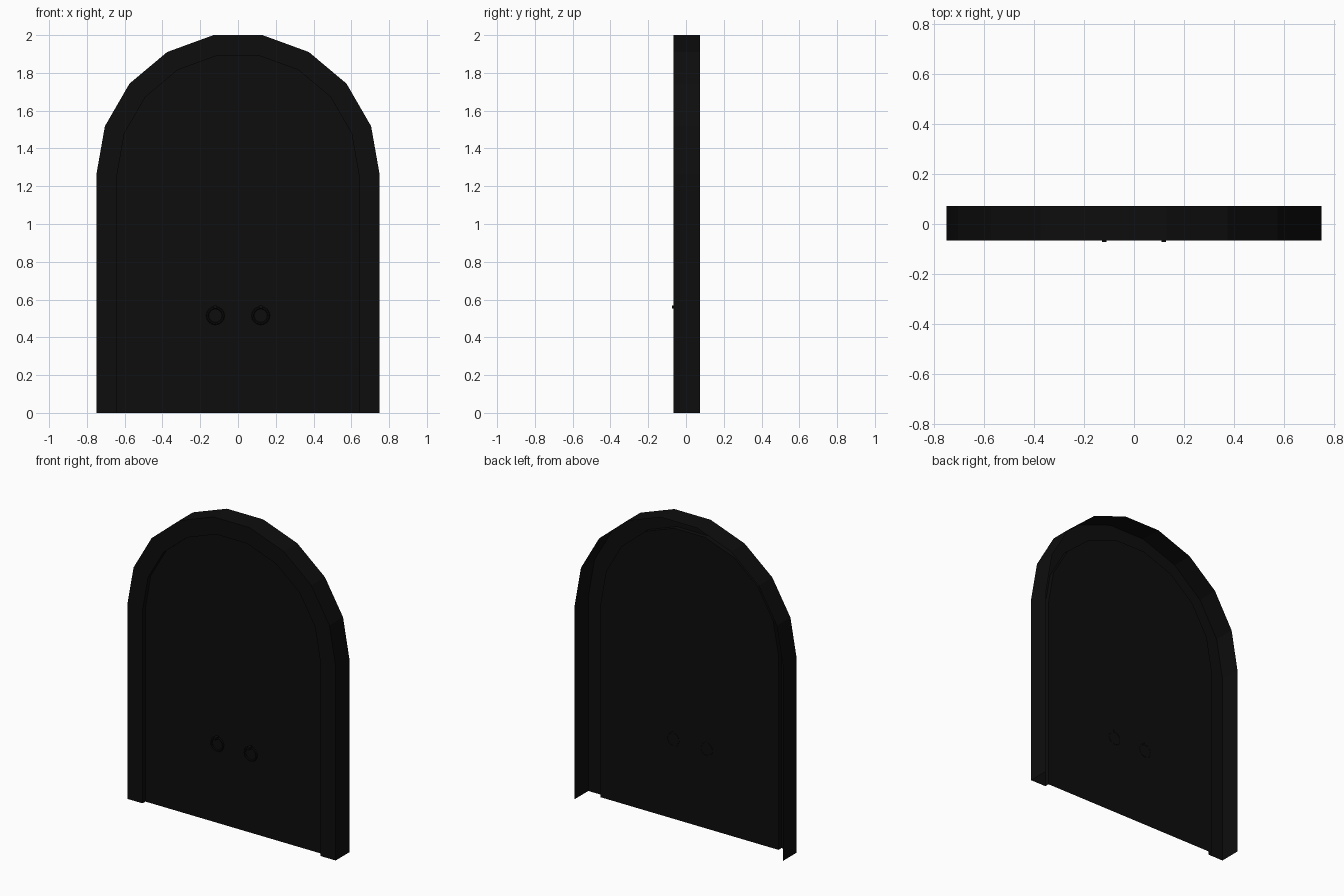
import bpy, bmesh, math
from mathutils import Matrix

cube = bpy.data.objects.get("Cube")
if cube:
    bpy.data.objects.remove(cube, do_unlink=True)

FRONT, BACK, PANEL = -0.067, 0.073, -0.037   # depths of the layers
OUTER, INNER, SPRING = 0.75, 0.64, 1.261     # arch radii and spring height

black = bpy.data.materials.new("soft_black")
black.use_nodes = True
color = (0.004, 0.004, 0.004, 1)
black.diffuse_color = color
black.node_tree.nodes["Principled BSDF"].inputs["Base Color"].default_value = color


def finish(name, bm):
    mesh = bpy.data.meshes.new(name)
    bm.to_mesh(mesh)
    bm.free()
    mesh.materials.append(black)
    obj = bpy.data.objects.new(name, mesh)
    bpy.context.collection.objects.link(obj)
    return obj


def arch(radius, y):
    """Open arch outline: right foot, nine-sided half circle, left foot."""
    steps = [math.radians(20 * i) for i in range(10)]
    curve = [(radius * math.cos(a), y, SPRING + radius * math.sin(a)) for a in steps]
    return [(radius, y, 0)] + curve + [(-radius, y, 0)]


# Frame: outer wall, front band and inner return, open at back and bottom
bm = bmesh.new()
rings = [[bm.verts.new(p) for p in arch(r, y)]
         for r, y in ((OUTER, BACK), (OUTER, FRONT), (INNER, FRONT), (INNER, PANEL))]
for a, b in zip(rings, rings[1:]):
    for i in range(len(a) - 1):
        bm.faces.new((a[i], b[i], b[i + 1], a[i + 1]))
bm.normal_update()
if sum(f.normal.y for f in bm.faces) > 0:
    bmesh.ops.reverse_faces(bm, faces=bm.faces[:])
finish("door_frame", bm)

# Door panel: one thin sheet set back in the frame
bm = bmesh.new()
face = bm.faces.new([bm.verts.new(p) for p in arch(INNER, PANEL)])
face.normal_update()
if face.normal.y > 0:
    face.normal_flip()
finish("door_panel", bm)

# Pull rings and the small staples that hold them
for side, x in (("left", 0.12), ("right", -0.12)):
    bpy.ops.mesh.primitive_torus_add(
        major_segments=16, minor_segments=6, major_radius=0.042, minor_radius=0.007,
        location=(x, PANEL - 0.005, 0.515), rotation=(math.pi / 2, 0, 0))
    ring = bpy.context.object
    ring.name = side + "_pull_ring"
    ring.data.materials.append(black)

    bm = bmesh.new()
    place = Matrix.Translation((x, -0.054, 0.56)) @ Matrix.Diagonal((0.018, 0.038, 0.016, 1))
    bmesh.ops.create_cube(bm, size=1, matrix=place)
    finish(side + "_ring_staple", bm)
